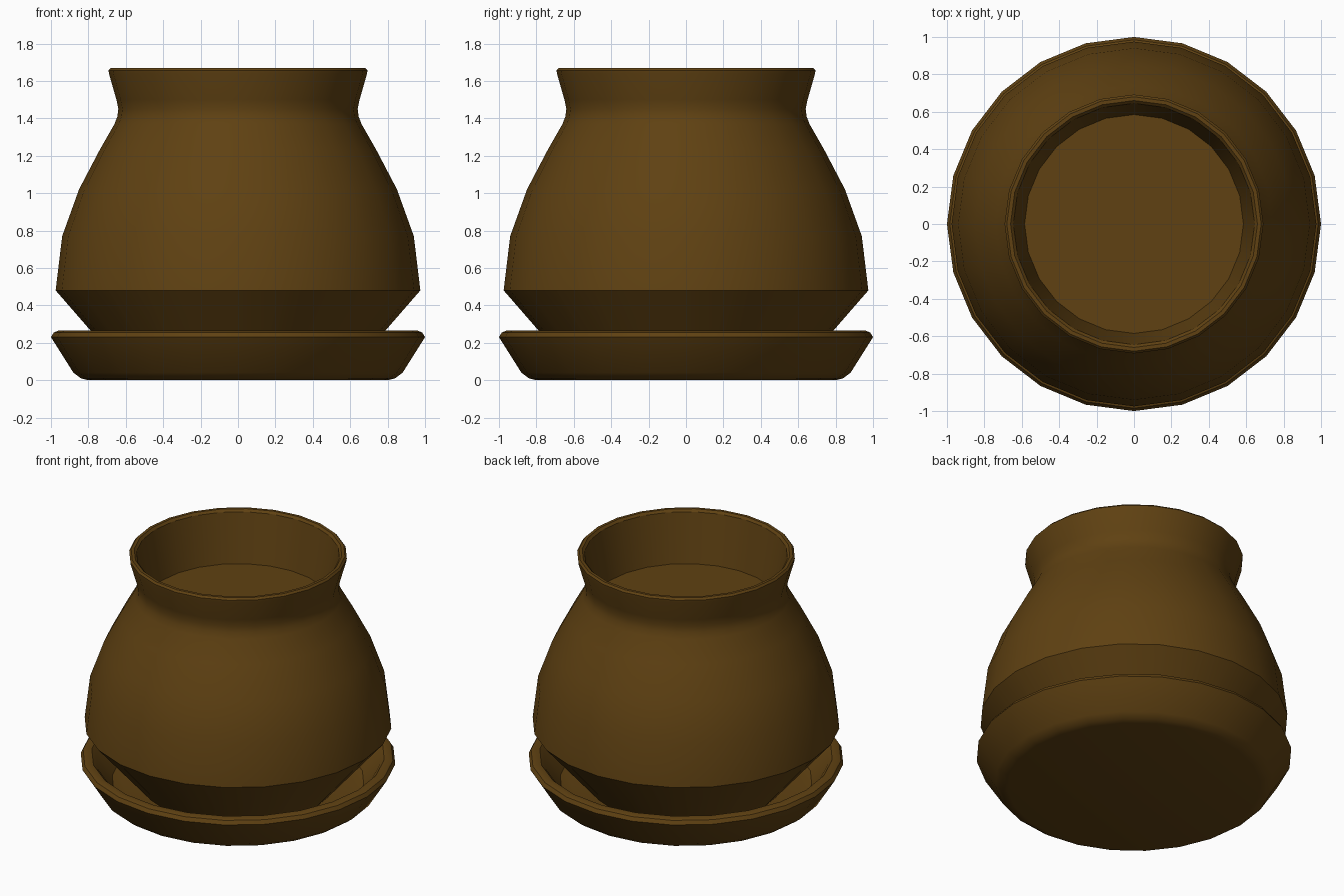
import bpy
import bmesh
import math

SIDES = 24

cube = bpy.data.objects.get("Cube")
if cube:
    bpy.data.objects.remove(cube, do_unlink=True)

clay = bpy.data.materials.new("brown clay")
clay.use_nodes = True
colour = (0.115, 0.053, 0.006, 1)
clay.diffuse_color = colour
clay.node_tree.nodes["Principled BSDF"].inputs["Base Color"].default_value = colour


def lathe(name, profile):
    """Spin a (radius, height) profile round z; radius 0 makes a centre point."""
    bm = bmesh.new()
    rings = []
    for r, z in profile:
        count = SIDES if r > 0 else 1
        angles = [2 * math.pi * i / SIDES for i in range(count)]
        rings.append([bm.verts.new((r * math.cos(a), r * math.sin(a), z)) for a in angles])
    for low, high in zip(rings, rings[1:]):
        for i in range(SIDES):
            j = (i + 1) % SIDES
            corners = [low[i % len(low)], low[j % len(low)],
                       high[j % len(high)], high[i % len(high)]]
            bm.faces.new(list(dict.fromkeys(corners)))
    bmesh.ops.recalc_face_normals(bm, faces=bm.faces)
    # Profiles run from the outside bottom up, so outer faces must point outward
    mesh = bpy.data.meshes.new(name)
    bm.to_mesh(mesh)
    bm.free()
    mesh.materials.append(clay)
    obj = bpy.data.objects.new(name, mesh)
    bpy.context.collection.objects.link(obj)
    bpy.ops.object.select_all(action="DESELECT")
    obj.select_set(True)
    bpy.context.view_layer.objects.active = obj
    bpy.ops.object.shade_smooth_by_angle(angle=math.radians(32))
    return obj


# Saucer: flat base, rounded foot, flared wall with a rim, and inner floor
lathe("saucer", [
    (0, 0), (0.80, 0), (0.84, 0.01), (0.88, 0.04),
    (1.0, 0.23), (0.985, 0.255), (0.96, 0.265), (0.93, 0.26), (0.905, 0.235),
    (0.80, 0.08), (0.73, 0.06), (0, 0.06),
])

# Pot: tapered foot, sharp shoulder, rounded body, neck, flared lip, inner wall
lathe("pot", [
    (0, 0.06), (0.61, 0.06), (0.975, 0.48),
    (0.94, 0.77), (0.85, 1.02), (0.74, 1.23), (0.66, 1.37), (0.645, 1.41),
    (0.64, 1.45), (0.65, 1.50), (0.69, 1.64), (0.692, 1.657), (0.68, 1.67),
    (0.66, 1.67), (0.645, 1.655), (0.585, 1.32), (0, 1.32),
])
